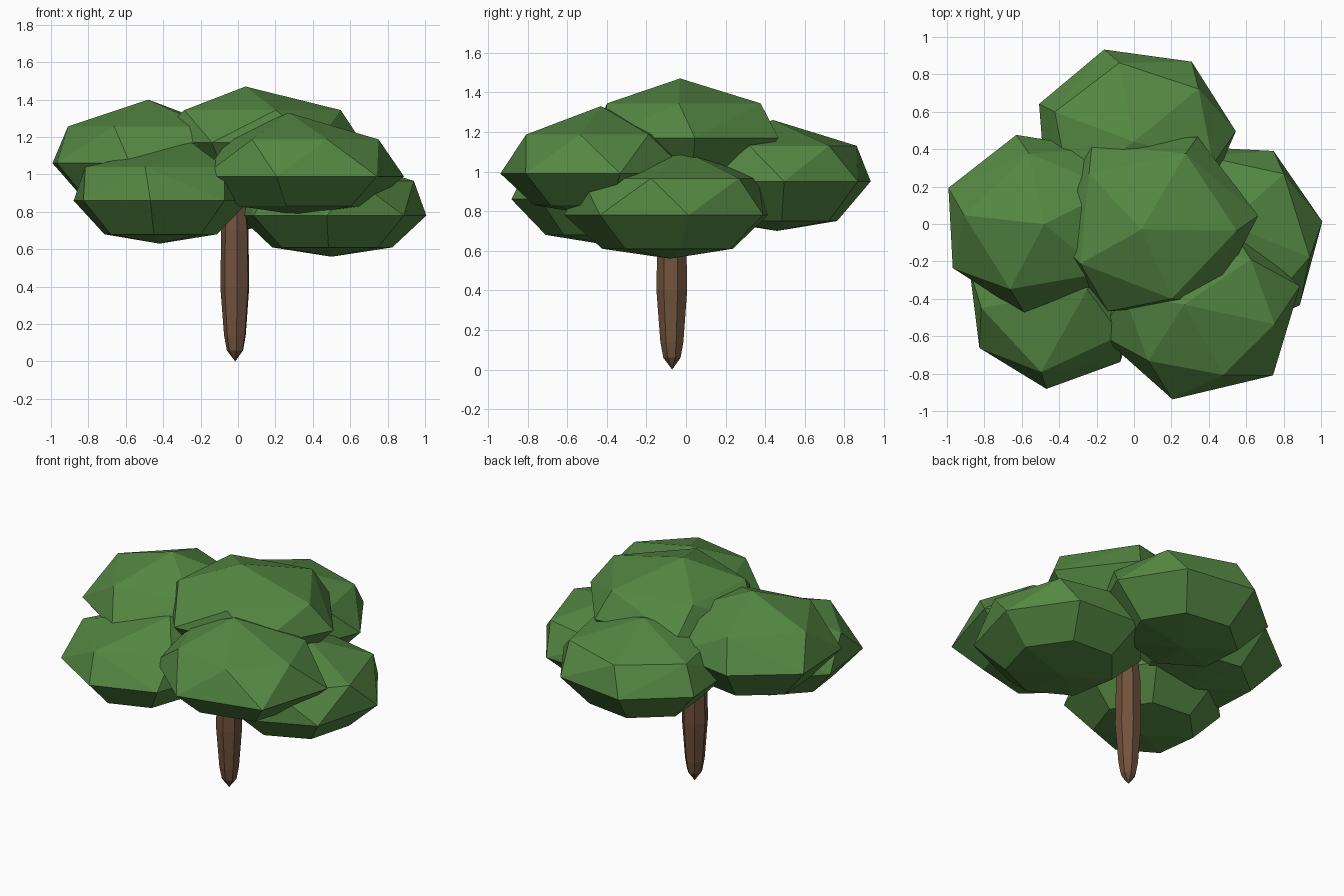
import bpy, bmesh, math
from mathutils import Vector

if "Cube" in bpy.data.objects:
    bpy.data.objects.remove(bpy.data.objects["Cube"], do_unlink=True)


def make_material(name, rgb):
    mat = bpy.data.materials.new(name)
    mat.use_nodes = True
    mat.diffuse_color = (*rgb, 1)
    mat.node_tree.nodes["Principled BSDF"].inputs["Base Color"].default_value = (*rgb, 1)
    return mat


leaf_green = make_material("leaf green", (0.09, 0.245, 0.056))
bark_brown = make_material("bark brown", (0.165, 0.085, 0.047))


def ring(center, radii, z, sides, heading):
    """Evenly spaced points on a level ellipse; the first lies at the heading in degrees."""
    points = []
    for i in range(sides):
        angle = math.radians(heading) + math.tau * i / sides
        points.append(Vector((center[0] + radii[0] * math.cos(angle),
                              center[1] + radii[1] * math.sin(angle), z)))
    return points


def hull_object(name, points, material):
    """Flat-shaded closed shell around the points."""
    bm = bmesh.new()
    for p in points:
        bm.verts.new(p)
    bmesh.ops.convex_hull(bm, input=bm.verts)
    bmesh.ops.delete(bm, geom=[v for v in bm.verts if not v.link_faces], context="VERTS")
    bmesh.ops.recalc_face_normals(bm, faces=bm.faces)
    mesh = bpy.data.meshes.new(name)
    bm.to_mesh(mesh)
    bm.free()
    mesh.materials.append(material)
    obj = bpy.data.objects.new(name, mesh)
    bpy.context.collection.objects.link(obj)
    return obj


def leaf_clump(name, center, radii, heights, peak, rim, shoulder, spread):
    """Faceted clump: a peak, a shoulder ring, a wide rim and a shallow keel.

    heights are bottom, rim and peak; rim and shoulder are (sides, heading);
    spread is the shoulder width as a share of the full width.
    """
    bottom, middle, top = heights
    radii = Vector(radii)
    shoulder_z = middle + (top - middle) * 0.58
    points = [Vector((*peak, top)), Vector((*center, bottom))]
    points += ring(center, radii * spread, shoulder_z, *shoulder)
    points += ring(center, radii * 1.03, middle, *rim)
    points += ring(center, radii * 0.66, bottom + 0.05, *rim)
    hull_object(name, points, leaf_green)


# Crown: six overlapping clumps
leaf_clump("top_clump", (0.1, 0), (0.55, 0.5), (0.9, 1.17, 1.47),
           peak=(0.04, -0.03), rim=(6, 5), shoulder=(5, -5), spread=0.82)
leaf_clump("front_left_clump", (0.35, -0.46), (0.54, 0.48), (0.78, 0.99, 1.33),
           peak=(0.27, -0.43), rim=(6, 255), shoulder=(6, 48), spread=0.76)
leaf_clump("right_clump", (-0.48, 0), (0.54, 0.48), (0.8, 1.06, 1.4),
           peak=(-0.48, 0), rim=(7, 157), shoulder=(5, 173), spread=0.8)
leaf_clump("front_right_clump", (-0.42, -0.4), (0.47, 0.47), (0.63, 0.86, 1.17),
           peak=(-0.25, -0.35), rim=(7, 110), shoulder=(5, 187), spread=0.85)
leaf_clump("left_clump", (0.5, -0.08), (0.5, 0.52), (0.56, 0.78, 1.1),
           peak=(0.5, 0), rim=(7, 10), shoulder=(6, -12), spread=0.9)
leaf_clump("back_clump", (0, 0.46), (0.53, 0.48), (0.7, 0.95, 1.26),
           peak=(0, 0.44), rim=(7, 107), shoulder=(6, 40), spread=0.85)

# Trunk: swollen middle, tapering to a blunt point at the ground
trunk_center = (-0.015, -0.07)
trunk_points = [Vector((*trunk_center, 0))]
for radius, z in ((0.045, 0.06), (0.06, 0.14), (0.08, 0.4), (0.075, 0.7), (0.05, 0.95)):
    trunk_points += ring(trunk_center, (radius, radius), z, 7, 20)
hull_object("trunk", trunk_points, bark_brown)
